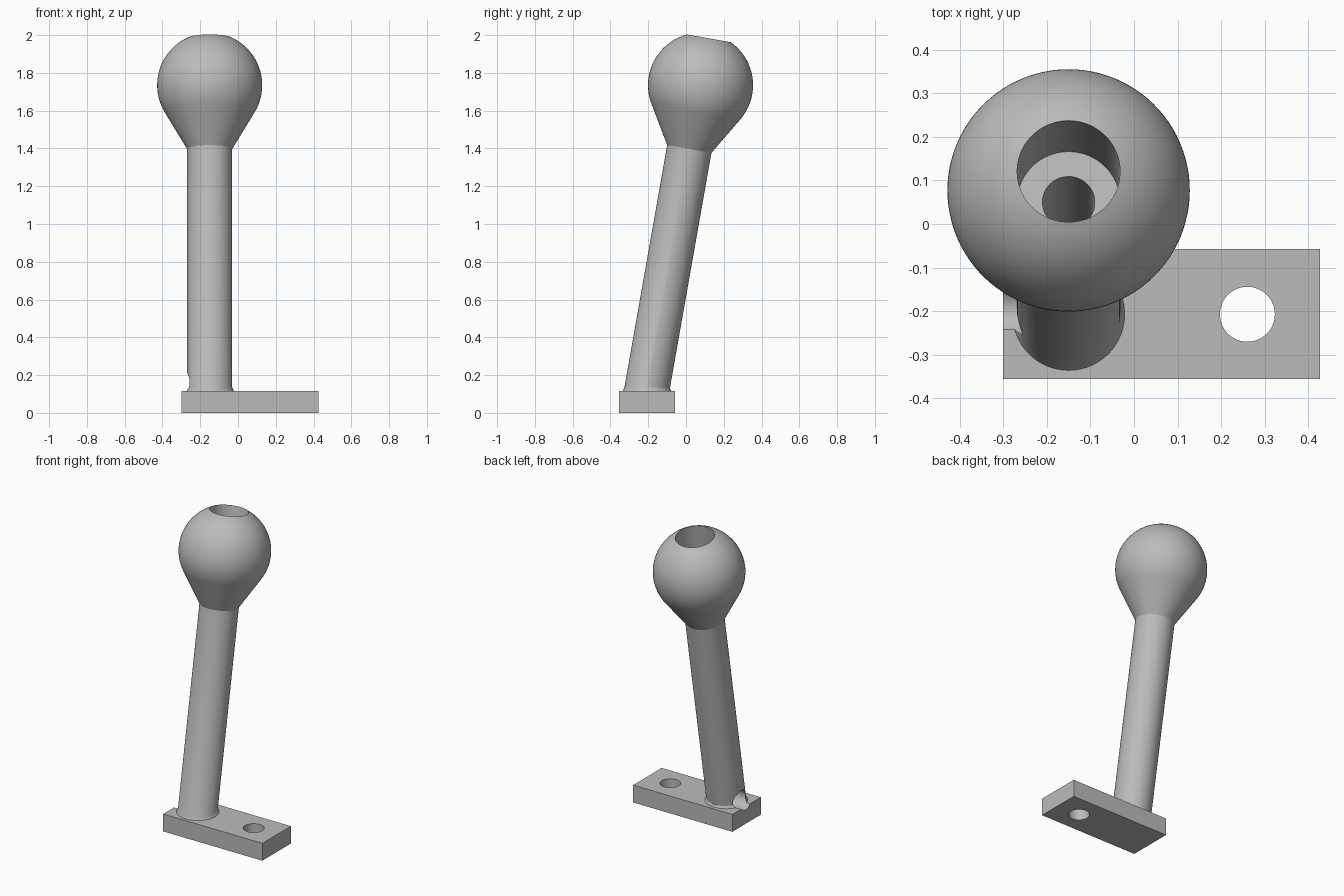
import bpy, bmesh, math
from mathutils import Matrix, Vector

if "Cube" in bpy.data.objects:
    bpy.data.objects.remove(bpy.data.objects["Cube"])

grey = bpy.data.materials.new("light grey")
grey.diffuse_color = (0.5, 0.5, 0.5, 1)
grey.use_nodes = True
grey.node_tree.nodes["Principled BSDF"].inputs["Base Color"].default_value = grey.diffuse_color


def make_object(name, bm):
    bmesh.ops.recalc_face_normals(bm, faces=bm.faces)
    mesh = bpy.data.meshes.new(name)
    bm.to_mesh(mesh)
    bm.free()
    mesh.materials.append(grey)
    ob = bpy.data.objects.new(name, mesh)
    bpy.context.collection.objects.link(ob)
    return ob


def cylinder(name, r1, r2, depth, matrix):
    bm = bmesh.new()
    bmesh.ops.create_cone(bm, cap_ends=True, segments=64, radius1=r1, radius2=r2,
                          depth=depth, matrix=matrix)
    return make_object(name, bm)


def lathe(name, profile, matrix, steps=96):
    bm = bmesh.new()
    verts = [bm.verts.new((r, 0, h)) for r, h in profile]
    edges = [bm.edges.new(p) for p in zip(verts, verts[1:])]
    bmesh.ops.spin(bm, geom=verts + edges, cent=(0, 0, 0), axis=(0, 0, 1),
                   angle=2 * math.pi, steps=steps)
    bmesh.ops.remove_doubles(bm, verts=bm.verts, dist=1e-5)
    bm.transform(matrix)
    return make_object(name, bm)


def combine(target, tool, operation):
    mod = target.modifiers.new(operation, 'BOOLEAN')
    mod.operation, mod.object, mod.solver = operation, tool, 'EXACT'
    bpy.context.view_layer.objects.active = target
    bpy.ops.object.modifier_apply(modifier=mod.name)
    bpy.data.objects.remove(tool)


# Base plate
bm = bmesh.new()
bmesh.ops.create_cube(bm, size=1, matrix=Matrix.Translation((0.0635, -0.206, 0.0575))
                      @ Matrix.Diagonal((0.727, 0.298, 0.115, 1)))
holder = make_object("tilted_ball_holder", bm)

# Stem, neck and ball with a stepped bore, as one tilted lathe around the ball centre
R, stem, wide, narrow = 0.278, 0.119, 0.118, 0.06
profile = [(0, -1.68), (stem, -1.68), (stem, -0.343)]
start, end = math.radians(59.1), math.pi - math.asin(wide / R)
for i in range(33):
    a = start + (end - start) * i / 32
    profile.append((R * math.sin(a), -R * math.cos(a)))
profile += [(wide, -0.157), (narrow, -0.157), (narrow, -1.61), (0, -1.61)]
tilt = Matrix.Translation((-0.15, 0.077, 1.735)) @ Matrix.Rotation(math.radians(-10), 4, 'X')
body = lathe("stem_and_ball", profile, tilt)

# Small flare where the stem meets the plate
flare = cylinder("stem_flare", 0.131, 0.117, 0.03,
                 Matrix.Translation((-0.15, -0.207, 0.125)))
combine(holder, flare, 'UNION')
combine(holder, body, 'UNION')

# Screw hole through the plate
combine(holder, cylinder("screw_hole", 0.063, 0.063, 0.5,
                         Matrix.Translation((0.26, -0.207, 0.05))), 'DIFFERENCE')
# Side exit of the bore at the foot of the stem
combine(holder, cylinder("side_exit", narrow, narrow, 0.25,
                         Matrix.Translation((-0.275, -0.195, 0.152))
                         @ Matrix.Rotation(math.pi / 2, 4, 'Y')), 'DIFFERENCE')

bpy.ops.object.select_all(action='DESELECT')
holder.select_set(True)
bpy.context.view_layer.objects.active = holder
bpy.ops.object.shade_smooth_by_angle(angle=math.radians(25))
